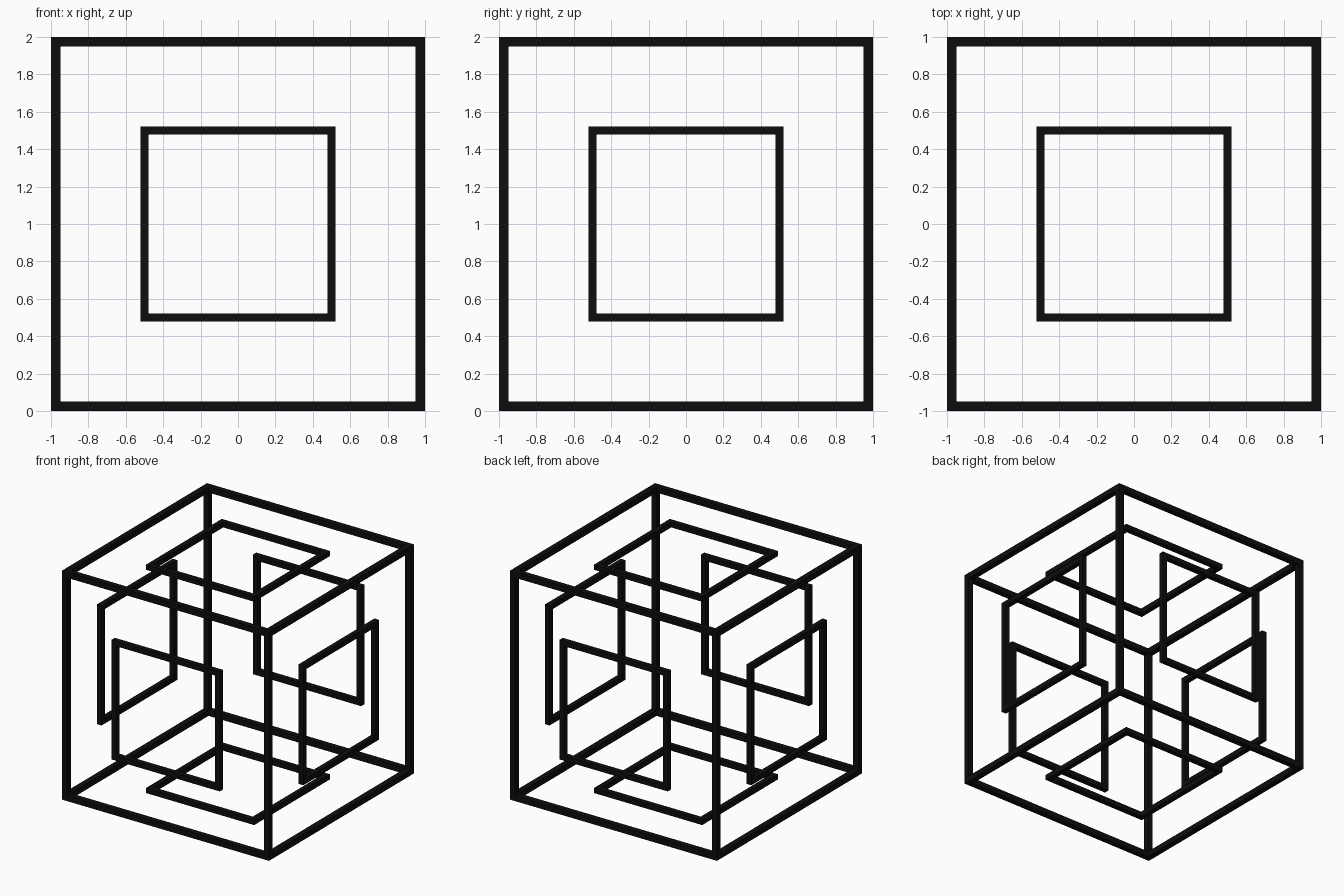
import bpy, bmesh
from itertools import product
from math import pi
from mathutils import Matrix

if "Cube" in bpy.data.objects:
    bpy.data.objects.remove(bpy.data.objects["Cube"])

black = bpy.data.materials.new("matte_black")
black.diffuse_color = (0.004, 0.004, 0.004, 1)
black.use_nodes = True
black.node_tree.nodes["Principled BSDF"].inputs["Base Color"].default_value = black.diffuse_color


def lattice(name, grid, keep, matrix):
    """Watertight solid from the kept cells of a 3-axis grid."""
    size = [len(axis) - 1 for axis in grid]
    cells = {c for c in product(*map(range, size)) if keep(c)}
    bm = bmesh.new()
    for c in cells:
        for axis, step in product(range(3), (0, 1)):
            neighbour = list(c)
            neighbour[axis] += 2 * step - 1
            if tuple(neighbour) in cells:
                continue
            u, v = (axis + 1) % 3, (axis + 2) % 3
            corners = []
            for du, dv in ((0, 0), (1, 0), (1, 1), (0, 1)):
                i = list(c)
                i[axis] += step
                i[u] += du
                i[v] += dv
                corners.append(bm.verts.new([grid[a][i[a]] for a in range(3)]))
            bm.faces.new(corners if step else corners[::-1])
    bmesh.ops.remove_doubles(bm, verts=bm.verts, dist=1e-5)
    bm.transform(matrix)
    mesh = bpy.data.meshes.new(name)
    bm.to_mesh(mesh)
    bm.free()
    mesh.materials.append(black)
    obj = bpy.data.objects.new(name, mesh)
    bpy.context.collection.objects.link(obj)
    return obj


center = Matrix.Translation((0, 0, 1))

# Outer cube frame: cells at the extremes of at least two axes
outer = [-1, -0.95, 0.95, 1]
lattice("cube_frame", [outer] * 3,
        lambda c: sum(i != 1 for i in c) >= 2, center)

# Smaller floating square on each of the six sides
half, bar, depth = 0.5, 0.045, 0.975
a, b = half + bar / 2, half - bar / 2
ring = [-a, -b, b, a]
layer = [depth - bar / 2, depth + bar / 2]
turns = {
    "top": Matrix.Identity(4),
    "bottom": Matrix.Rotation(pi, 4, 'X'),
    "front": Matrix.Rotation(pi / 2, 4, 'X'),
    "back": Matrix.Rotation(-pi / 2, 4, 'X'),
    "right": Matrix.Rotation(pi / 2, 4, 'Y'),
    "left": Matrix.Rotation(-pi / 2, 4, 'Y'),
}
for side, turn in turns.items():
    lattice(side + "_square", [ring, ring, layer],
            lambda c: c[:2] != (1, 1), center @ turn)
